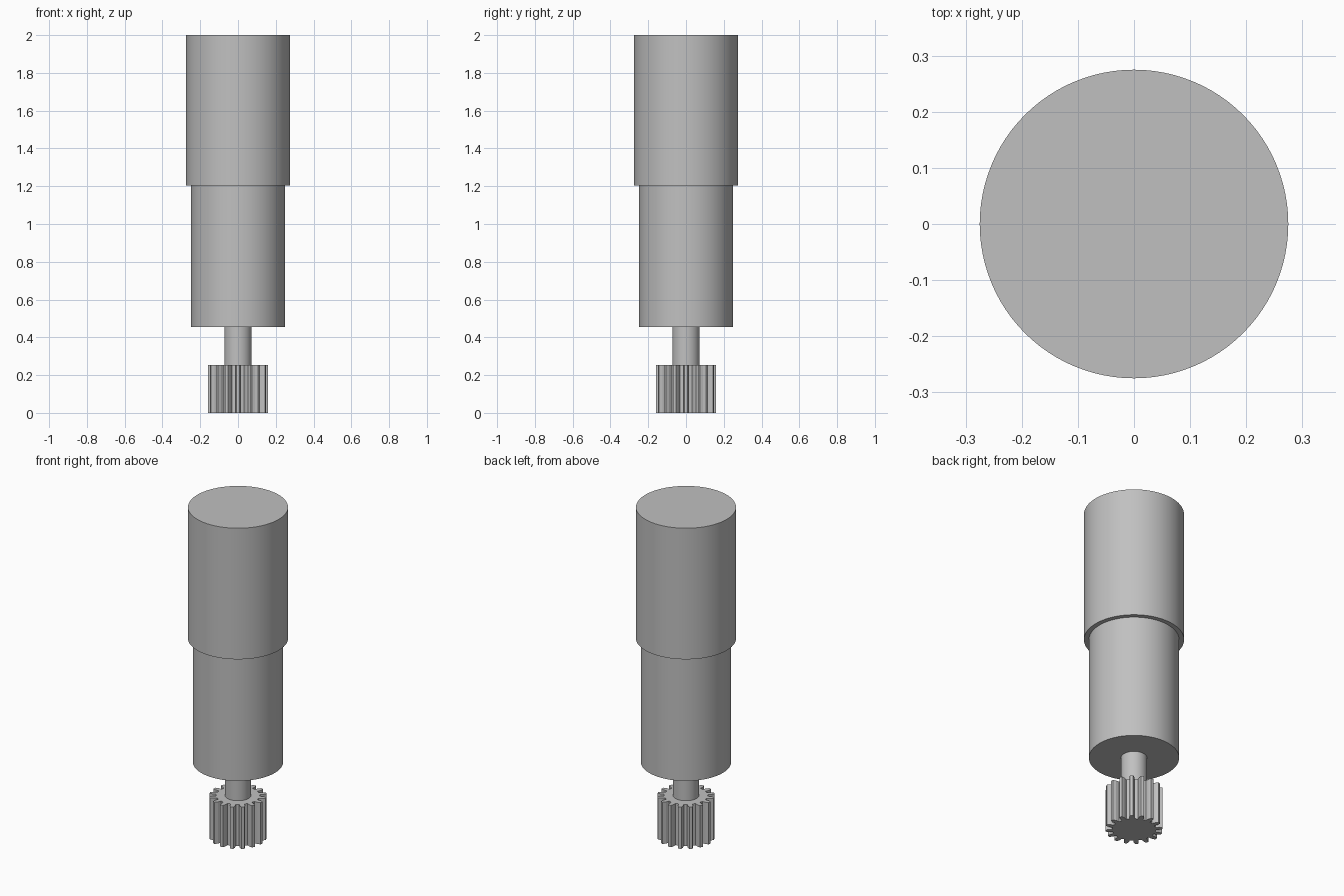
import bpy, bmesh, math

cube = bpy.data.objects.get("Cube")
if cube:
    bpy.data.objects.remove(cube)

# Single plain metal colour
metal = bpy.data.materials.new("grey_metal")
metal.use_nodes = True
metal.diffuse_color = (0.53, 0.53, 0.53, 1)
metal.node_tree.nodes["Principled BSDF"].inputs["Base Color"].default_value = metal.diffuse_color


def finish(obj, angle):
    obj.data.materials.append(metal)
    bpy.ops.object.select_all(action="DESELECT")
    obj.select_set(True)
    bpy.context.view_layer.objects.active = obj
    bpy.ops.object.shade_smooth_by_angle(angle=math.radians(angle))


def cylinder(name, radius, bottom, top, sides=96):
    bpy.ops.mesh.primitive_cylinder_add(vertices=sides, radius=radius, depth=top - bottom,
                                        location=(0, 0, (bottom + top) / 2))
    obj = bpy.context.object
    obj.name = name
    finish(obj, 30)


def gear(name, teeth, root, tip, bottom, top):
    bm = bmesh.new()
    pitch = math.tau / teeth
    # One tooth: root corner, flank, tip corner, mirrored about its middle
    half = [(root, 0.30), (root + (tip - root) * 0.55, 0.25), (tip, 0.14)]
    tooth = [(r, -a) for r, a in half] + [(tip, 0)] + [(r, a) for r, a in reversed(half)]
    verts = []
    for i in range(teeth):
        for r, a in tooth:
            t = (i + a) * pitch
            verts.append(bm.verts.new((r * math.cos(t), r * math.sin(t), bottom)))
    base = bm.faces.new(verts)
    result = bmesh.ops.extrude_face_region(bm, geom=[base])
    raised = [v for v in result["geom"] if isinstance(v, bmesh.types.BMVert)]
    bmesh.ops.translate(bm, verts=raised, vec=(0, 0, top - bottom))
    bmesh.ops.recalc_face_normals(bm, faces=bm.faces)
    mesh = bpy.data.meshes.new(name)
    bm.to_mesh(mesh)
    bm.free()
    obj = bpy.data.objects.new(name, mesh)
    bpy.context.collection.objects.link(obj)
    finish(obj, 15)


# Stacked motor housing, output shaft and pinion
cylinder("rear_housing", 0.275, 1.205, 2.0)
cylinder("front_housing", 0.248, 0.455, 1.205)
cylinder("output_shaft", 0.072, 0.25, 0.455, 64)
gear("pinion_gear", 16, 0.12, 0.158, 0, 0.253)
